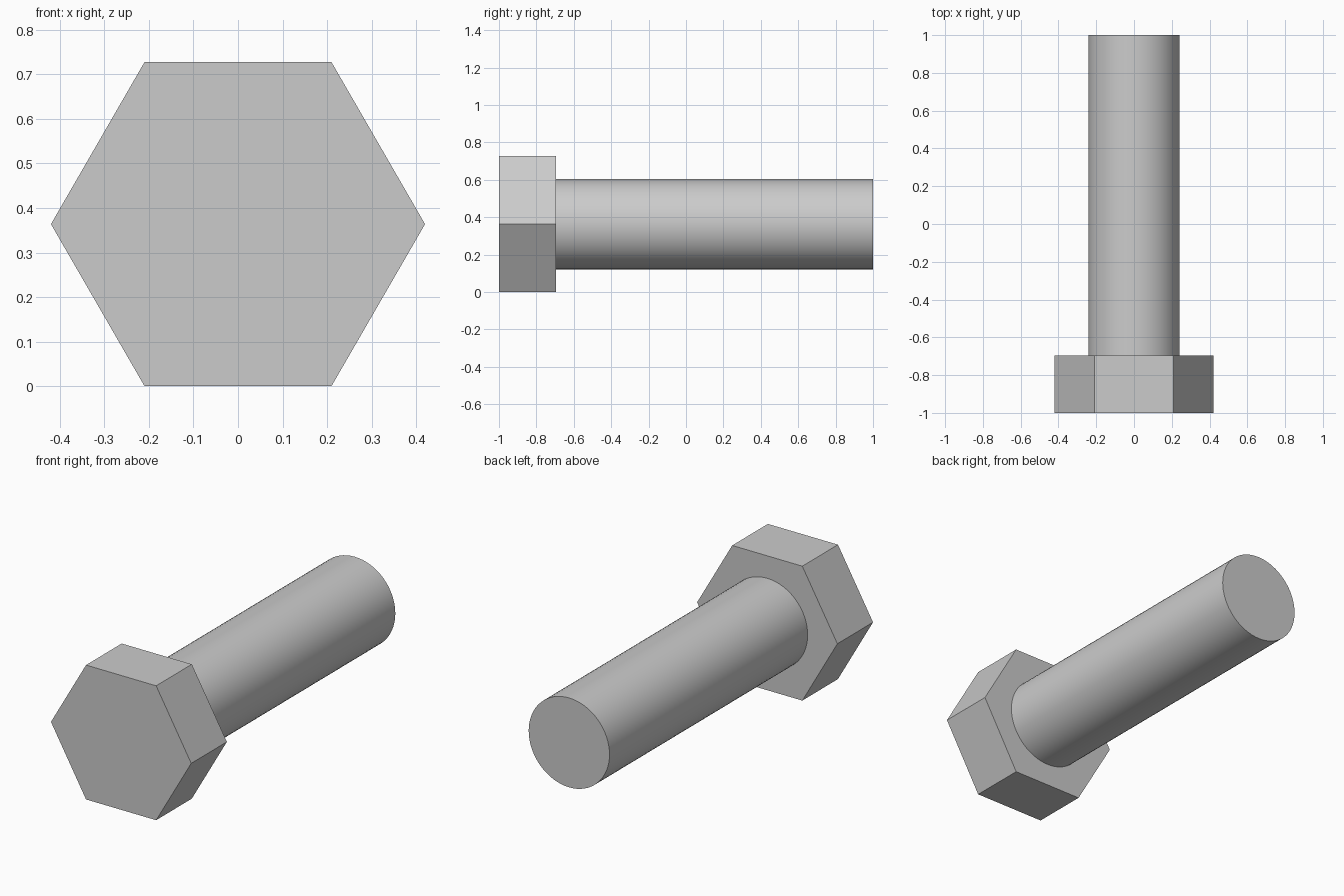
import bpy, bmesh
from math import cos, sin, tau, radians, sqrt

if "Cube" in bpy.data.objects:
    bpy.data.objects.remove(bpy.data.objects["Cube"])

HEAD_R = 0.42
CENTRE_Z = HEAD_R * sqrt(3) / 2
HEAD_BACK = -0.695


def prism(name, sides, radius, y0, y1, front_cap=True):
    """Regular prism along y with a corner pointing to +x."""
    bm = bmesh.new()
    rings = [[bm.verts.new((radius * cos(tau * i / sides), y,
                            CENTRE_Z + radius * sin(tau * i / sides)))
              for i in range(sides)] for y in (y0, y1)]
    front, back = rings
    for i in range(sides):
        j = (i + 1) % sides
        bm.faces.new((front[i], front[j], back[j], back[i]))
    bm.faces.new(back)
    if front_cap:
        bm.faces.new(front)
    bmesh.ops.recalc_face_normals(bm, faces=bm.faces)
    mesh = bpy.data.meshes.new(name)
    bm.to_mesh(mesh)
    bm.free()
    obj = bpy.data.objects.new(name, mesh)
    bpy.context.collection.objects.link(obj)
    return obj


# Hexagonal head
prism("bolt_head", 6, HEAD_R, -1.0, HEAD_BACK)

# Round shank, seated on the back of the head
shank = prism("bolt_shank", 64, 0.242, HEAD_BACK, 1.0, front_cap=False)
bpy.context.view_layer.objects.active = shank
shank.select_set(True)
bpy.ops.object.shade_smooth_by_angle(angle=radians(30))
